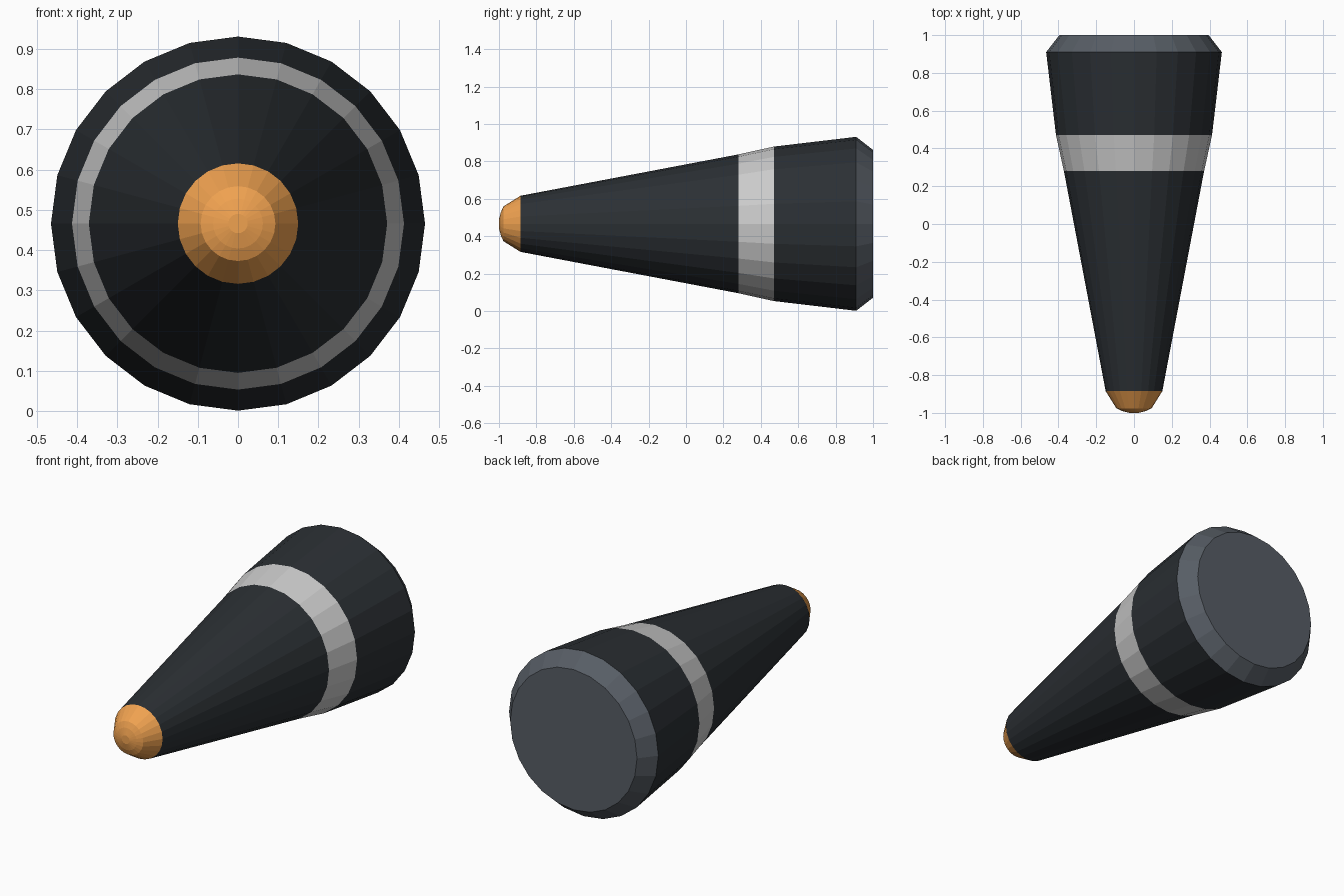
import bpy, bmesh, math

if "Cube" in bpy.data.objects:
    bpy.data.objects.remove(bpy.data.objects["Cube"])

SIDES = 24
CENTRE_Z = 0.466


def material(name, rgb):
    m = bpy.data.materials.new(name)
    m.diffuse_color = (*rgb, 1)
    m.use_nodes = True
    m.node_tree.nodes["Principled BSDF"].inputs["Base Color"].default_value = m.diffuse_color
    return m


def lathe(name, profile, mat):
    """Turn (y, radius) pairs around the long axis; radius 0 closes an end."""
    bm = bmesh.new()
    rings = []
    for y, r in profile:
        count = SIDES if r else 1
        rings.append([bm.verts.new((r * math.sin(2 * math.pi * i / SIDES), y,
                                    r * math.cos(2 * math.pi * i / SIDES)))
                      for i in range(count)])
    for a, b in zip(rings, rings[1:]):
        for i in range(SIDES):
            j = (i + 1) % SIDES
            if len(a) == 1:
                bm.faces.new((a[0], b[j], b[i]))
            elif len(b) == 1:
                bm.faces.new((a[i], a[j], b[0]))
            else:
                bm.faces.new((a[i], a[j], b[j], b[i]))
    bmesh.ops.recalc_face_normals(bm, faces=bm.faces)
    # Open bands have no inside, so make sure their normals point outward
    for f in bm.faces:
        c = f.calc_center_median()
        if f.normal.x * c.x + f.normal.z * c.z < -1e-6:
            f.normal_flip()
    mesh = bpy.data.meshes.new(name)
    bm.to_mesh(mesh)
    bm.free()
    mesh.materials.append(mat)
    ob = bpy.data.objects.new(name, mesh)
    ob.location.z = CENTRE_Z
    bpy.context.collection.objects.link(ob)
    return ob


dark = material("dark_shell", (0.024, 0.029, 0.034))
slate = material("slate", (0.095, 0.11, 0.13))
light = material("light_band", (0.6, 0.6, 0.6))
orange = material("orange", (0.87, 0.36, 0.08))

# Rounded tip cap and its tapered collar
lathe("tip_cap", [(-1.0, 0), (-1.0, 0.024), (-0.99, 0.062), (-0.976, 0.093)], orange)
lathe("tip_collar", [(-0.976, 0.093), (-0.885, 0.15)], orange)

# Tapered shell with a pale band
lathe("front_shell", [(-0.885, 0.15), (0.28, 0.371)], dark)
lathe("band", [(0.28, 0.371), (0.47, 0.413)], light)
lathe("rear_shell", [(0.47, 0.413), (0.91, 0.465)], dark)

# Chamfered end with flat cap
lathe("end_chamfer", [(0.91, 0.465), (1.0, 0.395)], slate)
lathe("end_cap", [(1.0, 0.395), (1.0, 0)], slate)
